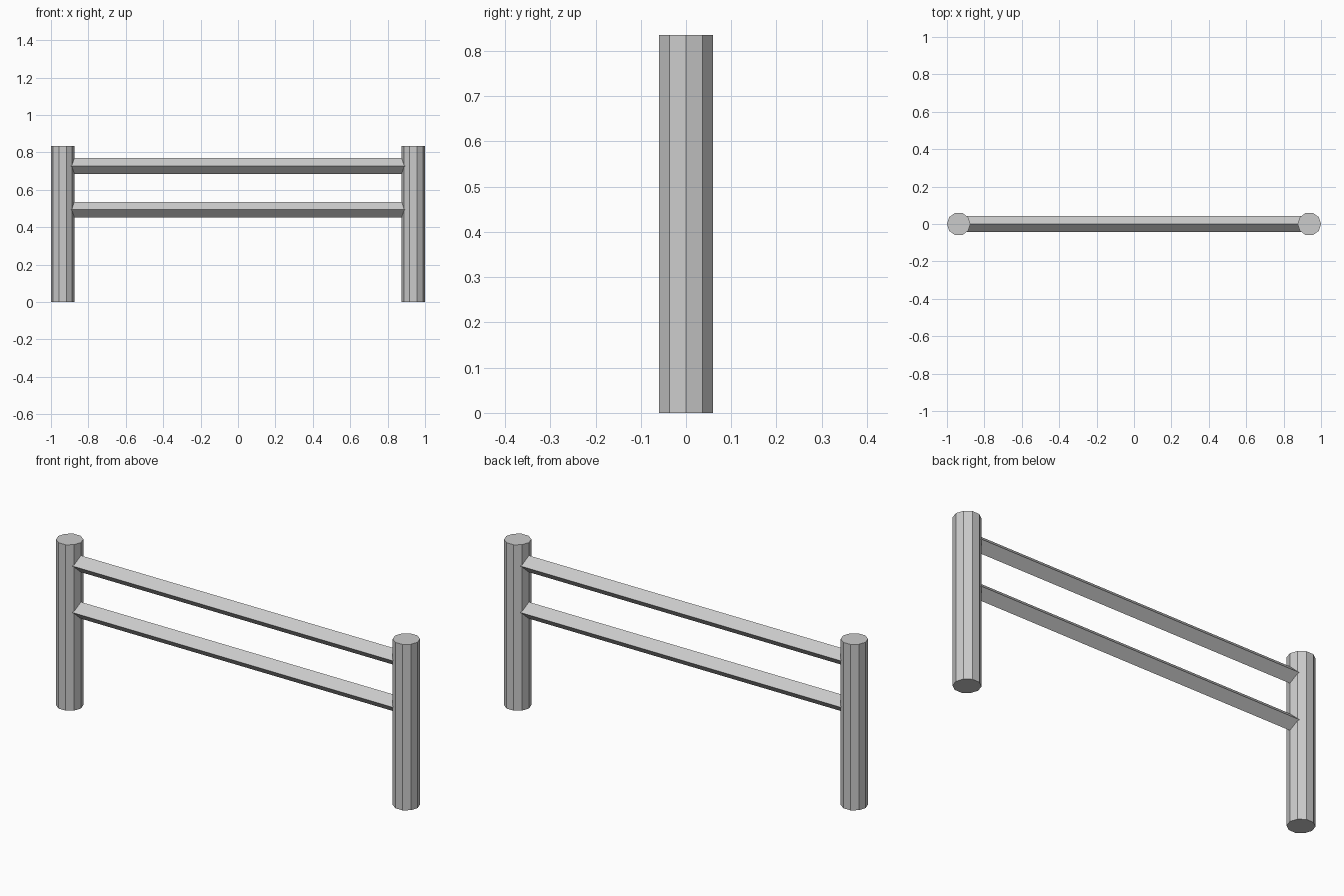
import bpy
from math import pi

if "Cube" in bpy.data.objects:
    bpy.data.objects.remove(bpy.data.objects["Cube"])

POST_X, POST_R, POST_H = 0.9375, 0.0625, 0.835
RAIL_R = 0.042


def prism(name, sides, radius, length, location, rotation=(0, 0, 0)):
    bpy.ops.mesh.primitive_cylinder_add(vertices=sides, radius=radius, depth=length,
                                        location=location, rotation=rotation)
    obj = bpy.context.object
    obj.name = name
    return obj


# Ten-sided upright posts, one corner pointing along x
for name, side in (("left_post", -1), ("right_post", 1)):
    prism(name, 10, POST_R, POST_H, (side * POST_X, 0, POST_H / 2), (0, 0, pi / 2))

# Diamond-section rails running into both posts
for name, z in (("lower_rail", 0.494), ("upper_rail", 0.728)):
    prism(name, 4, RAIL_R, 2 * POST_X, (0, 0, z), (0, pi / 2, 0))
